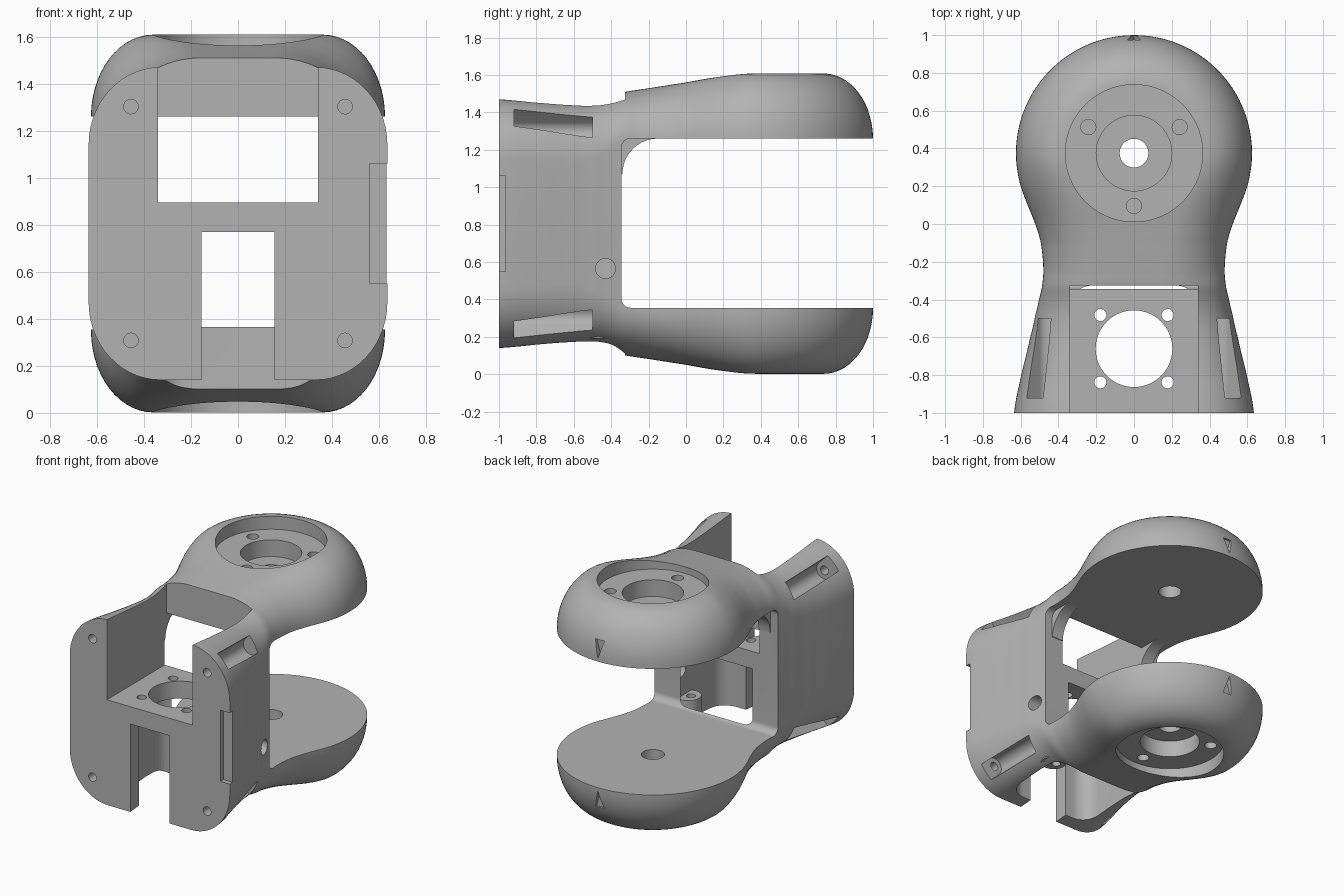
import bpy, bmesh, math
from mathutils import Matrix, Vector

if "Cube" in bpy.data.objects:
    bpy.data.objects.remove(bpy.data.objects["Cube"], do_unlink=True)

MID = 0.805          # height of the symmetry plane
PIVOT = 0.375        # y of the pivot axis

grey = bpy.data.materials.new("plain grey")
grey.use_nodes = True
grey.diffuse_color = (0.45, 0.45, 0.45, 1)
grey.node_tree.nodes["Principled BSDF"].inputs["Base Color"].default_value = (0.45, 0.45, 0.45, 1)


def make_object(name, bm):
    bmesh.ops.remove_doubles(bm, verts=bm.verts, dist=0.0002)
    bmesh.ops.recalc_face_normals(bm, faces=bm.faces)
    mesh = bpy.data.meshes.new(name)
    bm.to_mesh(mesh)
    bm.free()
    mesh.materials.append(grey)
    obj = bpy.data.objects.new(name, mesh)
    bpy.context.collection.objects.link(obj)
    return obj


def prism(name, outline, axis, lo, hi):
    """Extrude a 2D outline along an axis; the outline holds the other two coordinates."""
    place = {"X": lambda a, b, t: (t, a, b),
             "Y": lambda a, b, t: (a, t, b),
             "Z": lambda a, b, t: (a, b, t)}[axis]
    bm = bmesh.new()
    ends = [[bm.verts.new(place(a, b, t)) for a, b in outline] for t in (lo, hi)]
    n = len(outline)
    for end in ends:
        bm.faces.new(end)
    for i in range(n):
        j = (i + 1) % n
        bm.faces.new((ends[0][i], ends[0][j], ends[1][j], ends[1][i]))
    return make_object(name, bm)


def circle(a, b, r, n=40):
    return [(a + r * math.cos(math.tau * i / n), b + r * math.sin(math.tau * i / n)) for i in range(n)]


def round_rect(a0, a1, b0, b1, r, n=8):
    pts = []
    for k, (a, b) in enumerate([(a1 - r, b1 - r), (a0 + r, b1 - r), (a0 + r, b0 + r), (a1 - r, b0 + r)]):
        for i in range(n + 1):
            t = math.pi / 2 * (k + i / n)
            pts.append((a + r * math.cos(t), b + r * math.sin(t)))
    return pts


def rect(a0, a1, b0, b1):
    return [(a0, b0), (a1, b0), (a1, b1), (a0, b1)]


def combine(target, tool, operation="DIFFERENCE"):
    mod = target.modifiers.new("combine", "BOOLEAN")
    mod.operation = operation
    mod.solver = "EXACT"
    mod.object = tool
    bpy.context.view_layer.objects.active = target
    bpy.ops.object.modifier_apply(modifier=mod.name)
    bpy.data.objects.remove(tool, do_unlink=True)


# Stations along the body: y, half width, half height, flat half width, corner height
STATIONS = [
    (-1.0, .635, .665, .33, .33), (-.8, .597, .648, .32, .32), (-.6, .55, .635, .31, .31),
    (-.48, .522, .64, .28, .29), (-.4, .503, .668, .22, .27), (-.33, .487, .703, .16, .25),
    (-.24, .48, .718, .16, .263), (-.1, .493, .739, .18, .284), (0, .523, .755, .21, .3),
    (.1, .563, .773, .25, .318), (.2, .6, .789, .3, .334), (.3, .62, .8, .345, .345),
    (PIVOT, .625, .803, .36, .348)]


def smooth_stations(steps=5):
    out = []
    last = len(STATIONS) - 1
    for i in range(last):
        p0, p1, p2, p3 = (Vector(STATIONS[min(max(k, 0), last)]) for k in range(i - 1, i + 3))
        for s in range(steps):
            t = s / steps
            v = p1 + 0.5 * t * ((p2 - p0) + t * (2 * p0 - 5 * p1 + 4 * p2 - p3 + t * (3 * p1 - p0 - 3 * p2 + p3)))
            v[0] = p1[0] + (p2[0] - p1[0]) * t
            out.append(v)
    return out + [Vector(STATIONS[-1])]


def half_section(w, h, f, rz, n=14):
    """Right half of a section from top centre to bottom centre."""
    top = [(0, h)]
    for i in range(n + 1):
        t = math.pi / 2 * i / n
        top.append((f + (w - f) * math.sin(t), h - rz + rz * math.cos(t)))
    return top + [(x, -z) for x, z in reversed(top)]


# Outer solid: lofted body flowing into a half-turned round end
bm = bmesh.new()
rings = []
for y, w, h, f, rz in smooth_stations():
    half = half_section(w, h, f, rz)
    pts = half + [(-x, z) for x, z in half[-2:0:-1]]
    rings.append([bm.verts.new((x, y, MID + z)) for x, z in pts])
bm.faces.new(rings[0])
for a, b in zip(rings, rings[1:]):
    for i in range(len(a)):
        j = (i + 1) % len(a)
        bm.faces.new((a[i], a[j], b[j], b[i]))
half = half_section(*STATIONS[-1][1:])
TURNS = 48
arcs = []
for k in range(TURNS + 1):
    t = math.pi * k / TURNS
    arcs.append([bm.verts.new((x * math.cos(t), PIVOT + x * math.sin(t), MID + z)) for x, z in half])
for a, b in zip(arcs, arcs[1:]):
    for i in range(len(half) - 1):
        corners = [a[i], a[i + 1], b[i + 1], b[i]]
        if i == 0:
            corners = [a[0], a[1], b[1]]
        elif i == len(half) - 2:
            corners = [a[i], a[i + 1], b[i]]
        bm.faces.new(corners)
bracket = make_object("fork_bracket", bm)

# Gap between the two arms
combine(bracket, prism("arm_gap", round_rect(-.345, 1.5, .355, 1.26, .05), "X", -1, 1))

# Curved gussets under the upper arm
curve = [(-.15 - .19 * math.sin(t), 1.07 + .19 * math.cos(t)) for t in [math.pi / 20 * i for i in range(11)]]
for side in (-1, 1):
    lo, hi = sorted((side * .3, side * .43))
    gusset = prism("gusset", [(-.37, 1.3), (-.15, 1.3)] + curve + [(-.37, 1.07)], "X", lo, hi)
    combine(bracket, gusset, "UNION")
combine(bracket, prism("gusset_trim", rect(-.34, .34, -.6, 0), "Z", 1.0, 1.26))

# Upper bay, lower front slot and lower pocket, leaving a shelf between
combine(bracket, prism("upper_bay", rect(-.34, .34, -1.2, -.325), "Z", .895, 2))
combine(bracket, prism("lower_slot", rect(-.155, .155, -1.2, -.6), "Z", -.5, .77))
combine(bracket, prism("lower_pocket", round_rect(-.34, .34, -.9, -.325, .12), "Z", -.5, .77))

# Shelf opening and its screw holes
combine(bracket, prism("shelf_hole", circle(0, -.66, .203, 64), "Z", .7, 1))
for x in (-.178, .178):
    for y in (-.838, -.482):
        combine(bracket, prism("shelf_screw", circle(x, y, .032, 24), "Z", .7, 1))

# Small drilled post in the lower pocket
combine(bracket, prism("post", circle(.31, -.47, .085), "Z", .19, .375), "UNION")
combine(bracket, prism("post_hole", circle(.29, -.47, .03, 24), "Z", .1, .5))

# Stepped bearing seats, screw holes and arrow marks on both arms
for s in (-1, 1):
    def level(z):
        return MID + s * z

    def cut(name, outline, axis, a, b):
        lo, hi = sorted((level(a), level(b)))
        combine(bracket, prism(name, outline, axis, lo, hi))

    cut("outer_seat", circle(0, PIVOT, .363, 80), "Z", .71, 1)
    cut("inner_seat", circle(0, PIVOT, .2, 56), "Z", .59, 1)
    cut("pivot_hole", circle(0, PIVOT, .076), "Z", .3, 1)
    for x, y in ((-.242, .513), (.242, .513), (0, .095)):
        cut("seat_screw", circle(x, y, .04, 28), "Z", .62, 1)
    mark = [(0, level(.475)), (.035, level(.6)), (-.035, level(.6))]
    combine(bracket, prism("arrow_mark", mark, "Y", .962, 1.2))

    # Corner screw grooves and holes through the front face
    for side in (-1, 1):
        cx, cz, r = .455, .497, .062
        groove = []
        for i in range(25):
            t = math.pi * .75 + math.pi * i / 24
            groove.append((side * (cx + r * math.cos(t)), level(cz + r * math.sin(t))))
        for t in (-.25, .75):
            a = math.pi * t
            groove.append((side * (cx + .25 + r * math.cos(a)), level(cz + .25 + r * math.sin(a))))
        combine(bracket, prism("corner_groove", groove, "Y", -.92, -.5))
        combine(bracket, prism("front_screw", circle(side * cx, level(cz), .031, 24), "Y", -1.2, -.88))

# Shallow side notch at the front edge and a side hole
combine(bracket, prism("side_notch", rect(.56, .8, .55, 1.06), "Y", -1.2, -.965))
combine(bracket, prism("side_hole", circle(-.43, .565, .053), "X", .3, .8))

bracket.select_set(True)
bpy.context.view_layer.objects.active = bracket
bpy.ops.object.shade_smooth_by_angle(angle=math.radians(28))
